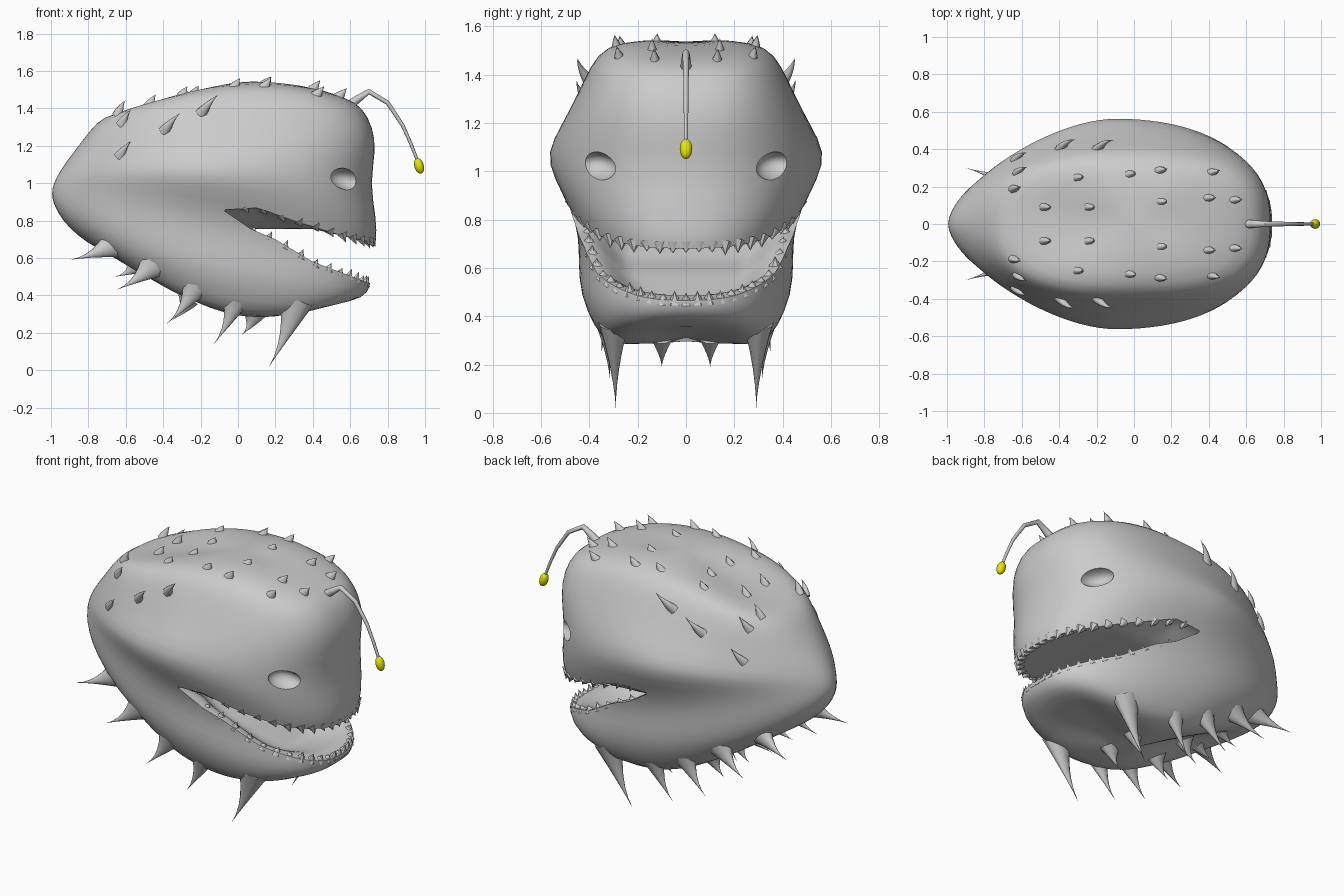
import bpy, bmesh, math, random
from mathutils import Vector

if "Cube" in bpy.data.objects:
    bpy.data.objects.remove(bpy.data.objects["Cube"])

random.seed(4)


def material(name, rgb):
    m = bpy.data.materials.new(name)
    m.diffuse_color = (*rgb, 1)
    m.use_nodes = True
    m.node_tree.nodes["Principled BSDF"].inputs["Base Color"].default_value = m.diffuse_color
    return m


GREY = material("skin grey", (0.6, 0.6, 0.6))
YELLOW = material("lure yellow", (0.8, 0.8, 0.0))


def make(name, bm, mat):
    bmesh.ops.recalc_face_normals(bm, faces=bm.faces)
    me = bpy.data.meshes.new(name)
    bm.to_mesh(me)
    bm.free()
    me.materials.append(mat)
    ob = bpy.data.objects.new(name, me)
    bpy.context.collection.objects.link(ob)
    return ob


def finish(ob, angle=40):
    bpy.ops.object.select_all(action='DESELECT')
    ob.select_set(True)
    bpy.context.view_layer.objects.active = ob
    bpy.ops.object.convert(target='MESH')
    bpy.ops.object.shade_smooth_by_angle(angle=math.radians(angle))


def lerp_table(pts, x):
    if x <= pts[0][0]:
        return pts[0][1]
    for (x0, z0), (x1, z1) in zip(pts, pts[1:]):
        if x <= x1:
            return z0 + (z1 - z0) * (x - x0) / (x1 - x0)
    return pts[-1][1]


def smooth(e0, e1, v):
    t = min(1, max(0, (v - e0) / (e1 - e0)))
    return t * t * (3 - 2 * t)


def outline(a, xb, xf, w, nb=1.5, nf=2.35):
    """Egg-shaped plan: pointed at the back, round at the front."""
    c, s = math.cos(a), math.sin(a)
    n = nf if c > 0 else nb
    k = (abs(c) ** n + abs(s) ** n) ** (-1 / n)
    xc, rx = (xb + xf) / 2, (xf - xb) / 2
    return xc + rx * c * k, w * s * k, c * k


# Head: tilted egg rings (back x, back z, front x, front z, half width, sag, back and front roundness)
RINGS = [(-.36, .50, .30, .335, .17, .115, 1.8, 2.8), (-.64, .60, .54, .355, .325, .18, 1.8, 2.8),
         (-.77, .66, .67, .385, .385, .14, 1.8, 2.6), (-.86, .72, .715, .45, .44, .08, 1.9, 2.35),
         (-.94, .80, .70, .52, .445, .03, 1.9, 2.35), (-.98, .87, .69, .60, .445, -.01, 1.85, 2.35),
         (-1.0, .92, .745, .67, .475, -.06, 1.7, 2.35), (-1.003, .97, .74, .82, .55, -.085, 1.5, 2.3),
         (-.985, 1.02, .705, 1.0, .58, -.07, 1.5, 2.3), (-.935, 1.1, .74, 1.18, .515, -.05, 1.7, 2.5),
         (-.83, 1.23, .72, 1.30, .445, -.06, 2.1, 2.8), (-.755, 1.33, .67, 1.40, .395, -.07, 2.4, 2.9),
         (-.67, 1.375, .585, 1.46, .335, -.10, 2.6, 2.9), (-.40, 1.43, .34, 1.53, .19, -.055, 2.2, 2.5)]
N = 48
bm = bmesh.new()
loops = []
for xb, zb, xf, zf, w, sag, nb, nf in RINGS:
    loop = []
    for i in range(N):
        x, y, rel = outline(math.tau * i / N, xb, xf, w, nb, nf)
        z = zb + (zf - zb) * (rel + 1) / 2 - sag * (1 - rel * rel)
        loop.append(bm.verts.new((x, y, z)))
    loops.append(loop)
for lo, hi in zip(loops, loops[1:]):
    for i in range(N):
        j = (i + 1) % N
        bm.faces.new((lo[i], lo[j], hi[j], hi[i]))
for loop, z in ((loops[0], .29), (loops[-1], 1.54)):
    c = bm.verts.new((0, 0, z))
    for i in range(N):
        bm.faces.new((loop[i], loop[(i + 1) % N], c))
head = make("head", bm, GREY)
sub = head.modifiers.new("round", 'SUBSURF')
sub.levels = sub.render_levels = 1

# Eye socket cutters, tilted up toward the back
cutters = []
for s in (-1, 1):
    bm = bmesh.new()
    bmesh.ops.create_uvsphere(bm, u_segments=24, v_segments=16, radius=1)
    for v in bm.verts:
        x, y, z = v.co
        v.co = Vector((.60 + .113 * x, s * .381 + .093 * y, 1.017 + .061 * z - .02 * x))
    cutters.append(make("eye_cutter", bm, GREY))

# Mouth cutter: arched roof above, bowl-shaped floor below
UPPER = [(-.07, .86), (.1, .87), (.3, .81), (.5, .75), (.73, .69)]
ROOF = [(-.07, .77), (.1, .755), (.4, .755), (.73, .68)]
LOWER = [(-.07, .85), (.07, .755), (.2, .70), (.4, .58), (.6, .505), (.7, .465)]


def mouth(x, y):
    top = lerp_table(ROOF, x)
    top += (lerp_table(UPPER, x) - top) * smooth(.3, .5, abs(y))
    r = (abs((x - .05) / .62) ** 2.4 + abs(y / .41) ** 2.4) ** (1 / 2.4)
    low = lerp_table(LOWER, x) - .12 * (1 - smooth(.55, 1, r))
    return top, min(low, top - .006)


bm = bmesh.new()
NX, NY = 36, 48
grid = []
for i in range(NX + 1):
    x = -.07 + 1.0 * i / NX
    row = []
    for j in range(NY + 1):
        y = -.72 + 1.44 * j / NY
        row.append([bm.verts.new((x, y, z)) for z in mouth(x, y)])
    grid.append(row)
for k in (0, 1):
    for i in range(NX):
        for j in range(NY):
            bm.faces.new((grid[i][j][k], grid[i + 1][j][k], grid[i + 1][j + 1][k], grid[i][j + 1][k]))
rim = [grid[i][0] for i in range(NX)] + [grid[NX][j] for j in range(NY)]
rim += [grid[i][NY] for i in range(NX, 0, -1)] + [grid[0][j] for j in range(NY, 0, -1)]
for p, q in zip(rim, rim[1:] + rim[:1]):
    bm.faces.new((p[0], q[0], q[1], p[1]))
cutters.append(make("mouth_cutter", bm, GREY))
for c in cutters:
    c.hide_render = True
    mod = head.modifiers.new("cut", 'BOOLEAN')
    mod.operation, mod.solver, mod.object = 'DIFFERENCE', 'EXACT', c
finish(head)
for c in cutters:
    bpy.data.objects.remove(c)
bpy.context.view_layer.update()


def spike(bm, base, tip, r, bend=(0, 0, 0), segs=10, steps=6, flare=1.5, squash=1):
    """Flared thorn from base to tip, bowed by bend and thinned in y by squash."""
    base, tip, bend = Vector(base), Vector(tip), Vector(bend)
    rot = (tip - base).to_track_quat('Z', 'Y')
    prev = None
    for k in range(steps):
        t = k / steps
        c = base.lerp(tip, t) + bend * (4 * t * (1 - t))
        rad = r * (1 - t) ** flare
        ring = []
        for i in range(segs):
            a = math.tau * i / segs
            o = rot @ Vector((rad * math.cos(a), rad * math.sin(a), 0))
            ring.append(bm.verts.new(c + Vector((o.x, o.y * squash, o.z))))
        if prev:
            for i in range(segs):
                j = (i + 1) % segs
                bm.faces.new((prev[i], prev[j], ring[j], ring[i]))
        else:
            bm.faces.new(ring[::-1])
        prev = ring
    end = bm.verts.new(tip)
    for i in range(segs):
        bm.faces.new((prev[i], prev[(i + 1) % segs], end))


# Jaw spikes: outer row and small inner row (base, tip, radius)
JAW = [((-.67, .22, .68), (-.90, .30, .59), .085), ((-.46, .31, .57), (-.65, .36, .43), .085),
       ((-.23, .33, .46), (-.38, .35, .25), .085), ((-.01, .33, .40), (-.13, .315, .14), .085),
       ((.31, .30, .38), (.16, .29, .01), .10), ((.08, .1, .32), (.02, .1, .19), .08),
       ((-.27, .12, .39), (-.35, .12, .27), .07), ((-.55, .1, .57), (-.66, .1, .50), .06)]
bm = bmesh.new()
for b, t, r in JAW:
    for s in (-1, 1):
        spike(bm, (b[0], s * b[1], b[2]), (t[0], s * t[1], t[2]), r, (.015, 0, -.01),
              flare=1.8, squash=.65)
finish(make("jaw_spikes", bm, GREY), 60)

# Back thorns leaning forward (x, y, length)
THORNS = [(-.64, .35, .11), (-.40, .41, .14), (-.20, .41, .14), (-.65, .19, .09), (-.48, .09, .07),
          (-.24, .09, .05), (-.63, .28, .10), (-.02, .27, .05), (.14, .29, .06), (.40, .14, .06),
          (.42, .28, .06), (.54, .13, .06), (-.3, .25, .05), (.15, .12, .04)]
bm = bmesh.new()
for x, y, ln in THORNS:
    for s in (-1, 1):
        hit, p, n, _ = head.ray_cast(Vector((x, s * y, 3)), Vector((0, 0, -1)))
        if hit:
            d = (n * .3 + Vector((.65, 0, .5))).normalized()
            spike(bm, p - n * .015, p + d * ln, .035, n * ln * .1, 8, 5, 1.2, .7)
finish(make("back_thorns", bm, GREY), 60)

# Teeth along both lips, small and uneven
bm = bmesh.new()
for table, dims, sign, count in ((UPPER, (-1.0, .725, .475), -1, 25), (LOWER, (-.85, .69, .415), 1, 25)):
    for i in range(count):
        a = -1.36 + 2.72 * i / (count - 1)
        x, y, _ = outline(a, *dims)
        z = mouth(x, y)[0] if sign < 0 else lerp_table(table, x)
        h = random.uniform(.015, .038)
        spike(bm, (x - .01, y, z - sign * .015), (x + .01, y, z + sign * h), .032, (0, 0, 0), 6, 3, 1.2)
finish(make("teeth", bm, GREY), 50)

# Lure stalk
cu = bpy.data.curves.new("lure_stalk", 'CURVE')
cu.dimensions, cu.bevel_depth, cu.bevel_resolution = '3D', 1.0, 2
cu.use_fill_caps = True
path = [(.58, 1.405, .026), (.64, 1.45, .021), (.70, 1.49, .015), (.80, 1.43, .012),
        (.88, 1.31, .010), (.925, 1.21, .009), (.96, 1.12, .008)]
sp = cu.splines.new('POLY')
sp.points.add(len(path) - 1)
for pt, (x, z, r) in zip(sp.points, path):
    pt.co, pt.radius = (x, 0, z, 1), r
stalk = bpy.data.objects.new("lure_stalk", cu)
cu.materials.append(GREY)
bpy.context.collection.objects.link(stalk)
finish(stalk, 50)

# Lure bulb
bm = bmesh.new()
bmesh.ops.create_uvsphere(bm, u_segments=16, v_segments=10, radius=1)
for v in bm.verts:
    v.co = Vector((.968 + .026 * v.co.x - .008 * v.co.z, .026 * v.co.y, 1.093 + .042 * v.co.z))
finish(make("lure_bulb", bm, YELLOW), 60)
